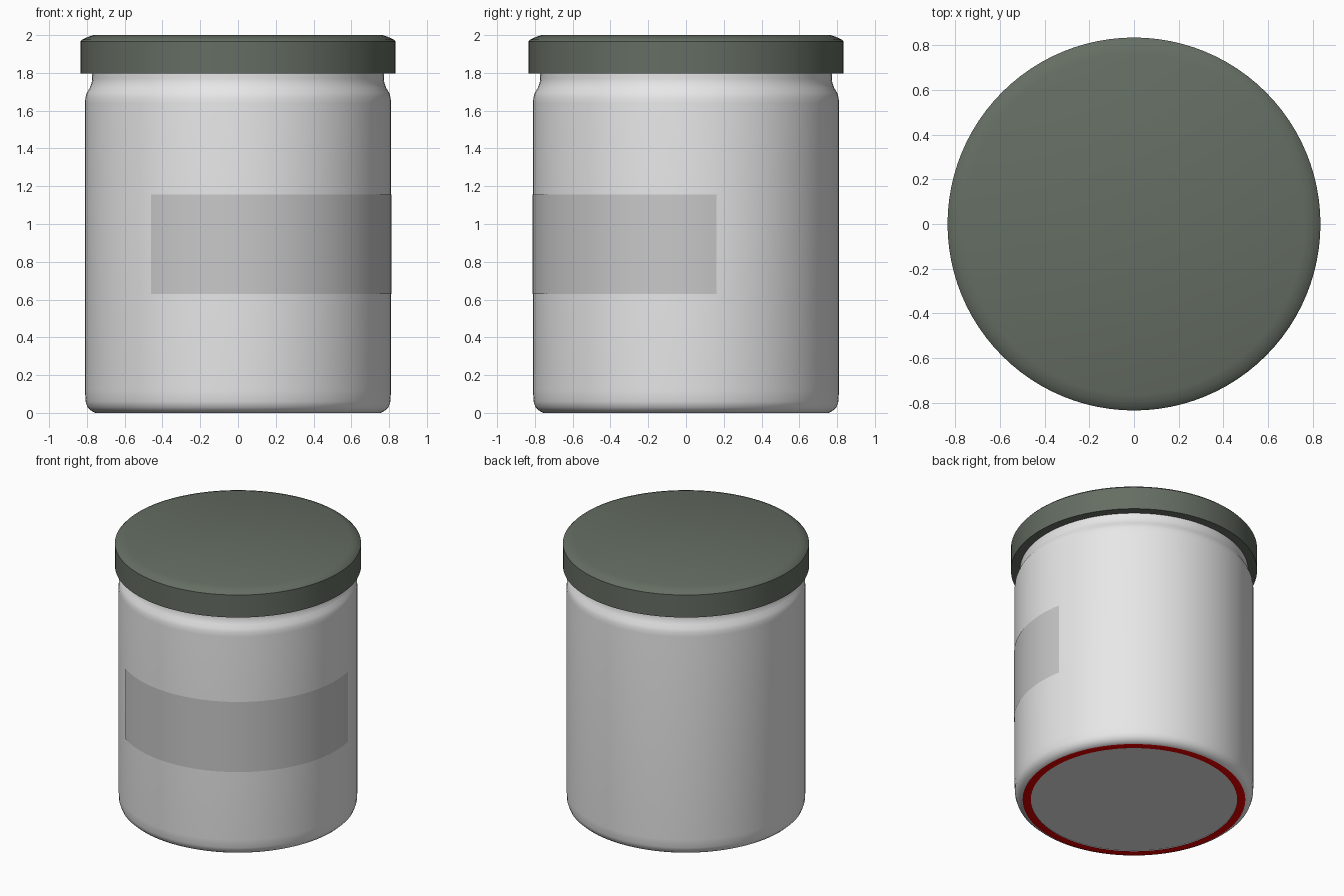
import bpy, bmesh, math

if "Cube" in bpy.data.objects:
    bpy.data.objects.remove(bpy.data.objects["Cube"])

def material(name, rgb):
    m = bpy.data.materials.new(name)
    m.diffuse_color = (*rgb, 1)
    m.use_nodes = True
    m.node_tree.nodes["Principled BSDF"].inputs["Base Color"].default_value = m.diffuse_color
    return m

glaze = material("white_glaze", (0.80, 0.80, 0.80))
label_grey = material("label_grey", (0.58, 0.58, 0.58))
lid_green = material("lid_green_grey", (0.13, 0.155, 0.125))
red = material("base_red", (0.8, 0.0, 0.0))

def revolve(name, profile, mats, start=0, sweep=360, n=96, angle=40):
    """Spin (radius, z) points, listed bottom to top, about the z axis."""
    bm = bmesh.new()
    full = sweep == 360
    cols = []
    for i in range(n if full else n + 1):
        a = math.radians(start + sweep * i / n)
        cols.append([bm.verts.new((r * math.cos(a), r * math.sin(a), z)) for r, z in profile])
    for i in range(n):
        a, b = cols[i], cols[(i + 1) % len(cols)]
        for j in range(len(profile) - 1):
            bm.faces.new((a[j], b[j], b[j + 1], a[j + 1]))
    bmesh.ops.remove_doubles(bm, verts=bm.verts, dist=1e-5)
    me = bpy.data.meshes.new(name)
    bm.to_mesh(me)
    bm.free()
    ob = bpy.data.objects.new(name, me)
    bpy.context.collection.objects.link(ob)
    for m in mats:
        me.materials.append(m)
    bpy.ops.object.select_all(action='DESELECT')
    ob.select_set(True)
    bpy.context.view_layer.objects.active = ob
    bpy.ops.object.shade_smooth_by_angle(angle=math.radians(angle))
    return ob

# Jar body with rounded foot, shoulder and neck
jar = revolve("jar_body", [
    (0, 0.004), (0.70, 0.004), (0.70, 0.0), (0.755, 0.0), (0.778, 0.012), (0.797, 0.03),
    (0.807, 0.06), (0.81, 0.12), (0.81, 1.64), (0.808, 1.67), (0.80, 1.695),
    (0.785, 1.72), (0.775, 1.745), (0.772, 1.77), (0.775, 1.81), (0.775, 1.9)], [glaze, red])

# Red foot ring under the base
for p in jar.data.polygons:
    r = math.hypot(p.center.x, p.center.y)
    if p.normal.z < -0.95 and 0.70 < r < 0.757:
        p.material_index = 1

# Wrapped label, off-centre to the front right
revolve("label", [(0.813, 0.63), (0.813, 1.155)], [label_grey], start=-124.6, sweep=136, n=48)

# Lid with softened top edge
revolve("lid", [
    (0.76, 1.797), (0.835, 1.797), (0.835, 1.965), (0.825, 1.976), (0.80, 1.988),
    (0.765, 2.0), (0, 2.0)], [lid_green])
